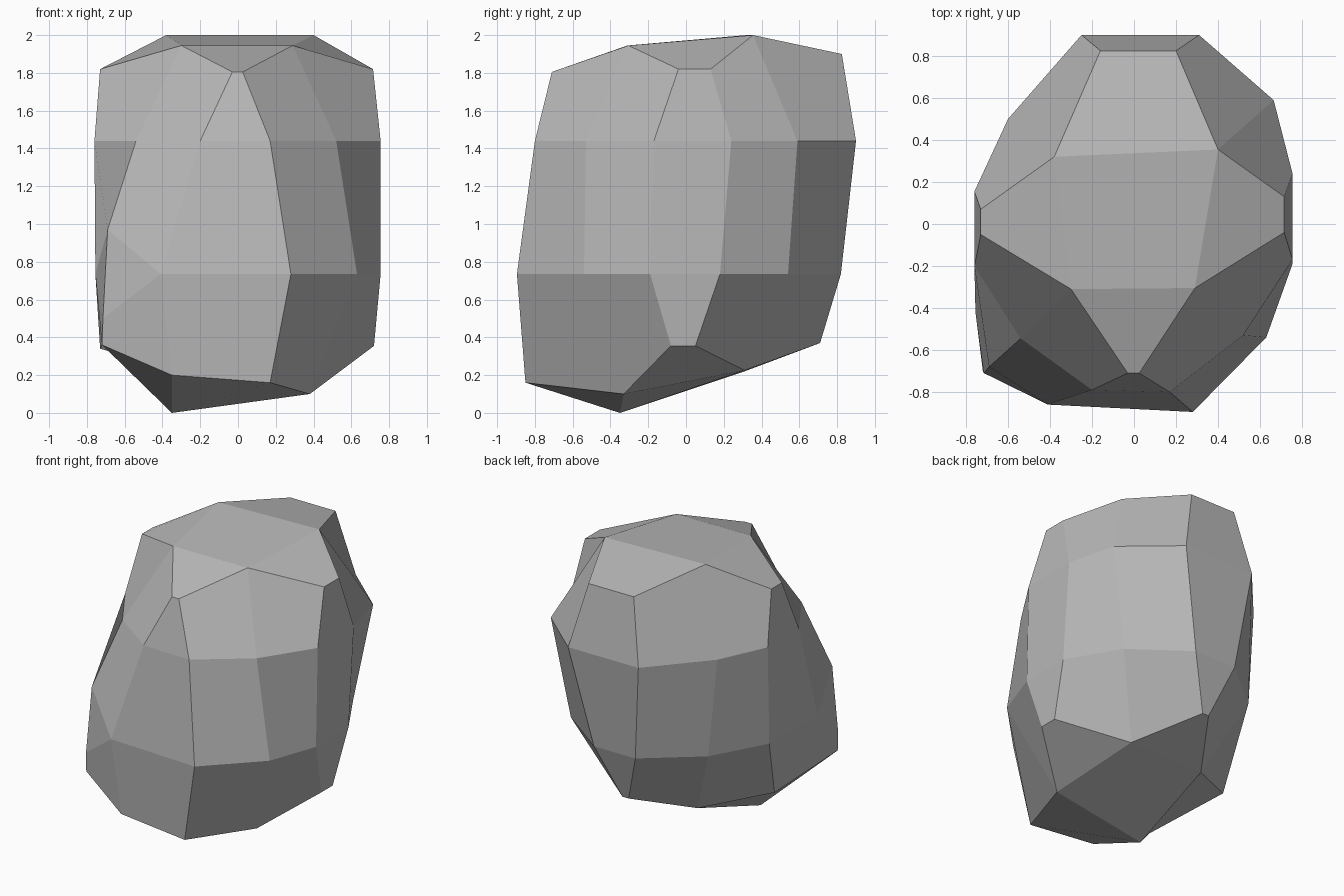
import bpy
import bmesh

# Four sides in counter-clockwise order (front, right, back, left).
# Each side is a strip of vertex pairs: top tip, upper ring, lower ring, low tip.
SIDES = [
    [[(-.03, -.71, 1.805), (.025, -.71, 1.805)], [(-.20, -.79, 1.44), (.17, -.80, 1.44)],
     [(-.41, -.86, .735), (.28, -.895, .735)], [(-.35, -.83, .20), (.17, -.85, .16)]],
    [[(.715, -.04, 1.82), (.715, .13, 1.82)], [(.755, -.17, 1.44), (.755, .24, 1.44)],
     [(.755, -.19, .735), (.755, .18, .735)], [(.72, -.08, .355), (.72, .05, .355)]],
    [[(.20, .825, 1.90), (-.16, .825, 1.90)], [(.31, .90, 1.44), (-.25, .90, 1.44)],
     [(.16, .82, .735), (-.17, .82, .735)], [(.01, .71, .37), (-.04, .71, .37)]],
    [[(-.73, .07, 1.82), (-.73, -.05, 1.82)], [(-.76, .155, 1.44), (-.76, -.20, 1.44)],
     [(-.755, .13, .735), (-.755, -.42, .735)], [(-.73, .035, .34), (-.72, -.70, .36)]],
]
# Corner columns after each side: crown, upper ring, lower ring, base.
CORNERS = [
    [(.29, -.305, 1.945), (.52, -.53, 1.44), (.63, -.54, .735), (.38, -.33, .10)],
    [(.40, .355, 2.0), (.665, .59, 1.44), (.54, .54, .735), (.285, .31, .225)],
    [(-.38, .32, 2.0), (-.60, .50, 1.44), (-.54, .52, .735), (-.31, .31, .22)],
    [(-.30, -.31, 1.945), (-.54, -.545, 1.44), (-.69, -.68, .97), (-.35, -.35, 0)],
]
CHIP = (-.715, -.71, .50)  # lower point of the chipped front-left corner

bm = bmesh.new()
side = [[[bm.verts.new(p) for p in pair] for pair in s] for s in SIDES]
corner = [[bm.verts.new(p) for p in c] for c in CORNERS]
chip = bm.verts.new(CHIP)


def face(*verts):
    bm.faces.new(verts)


for i in range(4):
    s, nxt = side[i], side[(i + 1) % 4]
    c, prev = corner[i], corner[i - 1]
    # side strip, with its crown and base facets
    for (a, b), (d, e) in zip(s, s[1:]):
        face(a, d, e, b)
    face(prev[0], s[0][0], s[0][1], c[0])
    face(prev[3], c[3], s[3][1], s[3][0])
    # upper corner facets
    face(c[0], s[0][1], s[1][1], c[1])
    face(c[0], c[1], nxt[1][0], nxt[0][0])
    # middle corner facets
    face(s[1][1], s[2][1], c[2], c[1])
    face(c[1], c[2], nxt[2][0], nxt[1][0])
    # lower corner facets; the front-left corner is chipped
    if i < 3:
        face(c[2], s[2][1], s[3][1], c[3])
        face(c[2], c[3], nxt[3][0], nxt[2][0])
    else:
        low = s[3][1]
        face(c[2], s[2][1], chip)
        face(c[2], chip, nxt[2][0])
        face(s[2][1], low, chip)
        face(chip, low, nxt[3][0], nxt[2][0])
        face(low, c[3], nxt[3][0])

# crown and base caps
face(*[c[0] for c in corner])
face(*[c[3] for c in reversed(corner)])
bmesh.ops.recalc_face_normals(bm, faces=bm.faces)

mesh = bpy.data.meshes.new("rock")
bm.to_mesh(mesh)
bm.free()
stone = bpy.data.materials.new("stone_grey")
stone.diffuse_color = (0.48, 0.48, 0.48, 1)
mesh.materials.append(stone)
rock = bpy.data.objects.new("rock", mesh)
bpy.context.collection.objects.link(rock)
